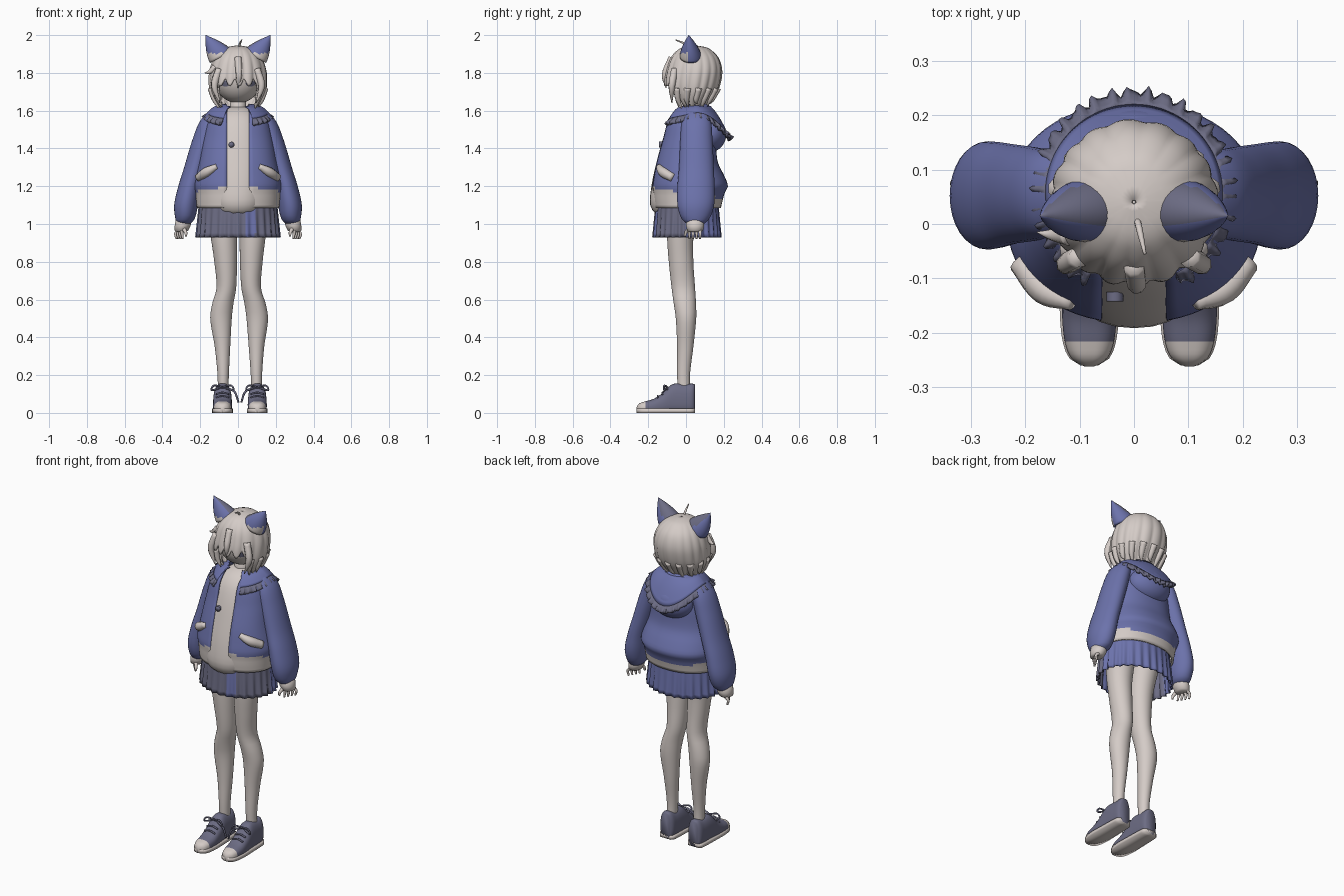
import bpy, bmesh
from math import sin, cos, pi, asin, sqrt
from mathutils import Vector as V

def mat(name, rgb):
    m = bpy.data.materials.new(name)
    m.diffuse_color = (*rgb, 1)
    return m

MATS = [mat("warm white", (0.66, 0.60, 0.57)),
        mat("jacket blue", (0.15, 0.17, 0.41)),
        mat("slate grey", (0.15, 0.15, 0.23))]
WHITE, BLUE, GREY = 0, 1, 2

def at(keys, t):
    """Smooth interpolation of rows keyed by an ascending first column."""
    n = len(keys)
    t = min(max(t, keys[0][0]), keys[-1][0])
    i = max(k for k in range(n - 1) if keys[k][0] <= t)
    a, b = keys[i], keys[i + 1]
    h = b[0] - a[0]
    u = (t - a[0]) / h
    def slope(k, c):
        p, q = keys[max(k - 1, 0)], keys[min(k + 1, n - 1)]
        return (q[c] - p[c]) / (q[0] - p[0])
    return [(2*u**3 - 3*u*u + 1)*a[c] + (u**3 - 2*u*u + u)*h*slope(i, c)
            + (3*u*u - 2*u**3)*b[c] + (u**3 - u*u)*h*slope(i + 1, c) for c in range(1, len(a))]

def span(a, b, n):
    return [a + (b - a) * k / n for k in range(n + 1)]

def spow(v, p):
    return (1 if v >= 0 else -1) * abs(v) ** p

def loft(name, rings, color=WHITE, closed=True, cap=True, thick=0):
    """Skin a list of equal point rings; color is an index or a rule(centre, normal)."""
    bm = bmesh.new()
    vs = [[bm.verts.new(p) for p in r] for r in rings]
    n = len(rings[0])
    for a, b in zip(vs, vs[1:]):
        for k in range(n if closed else n - 1):
            bm.faces.new((a[k], a[(k + 1) % n], b[(k + 1) % n], b[k]))
    if cap and closed:
        bm.faces.new(vs[0][::-1])
        bm.faces.new(vs[-1])
    bmesh.ops.recalc_face_normals(bm, faces=bm.faces)
    for f in bm.faces:
        f.smooth = True
        f.material_index = color(f.calc_center_median(), f.normal) if callable(color) else color
    me = bpy.data.meshes.new(name)
    bm.to_mesh(me)
    bm.free()
    for m in MATS:
        me.materials.append(m)
    ob = bpy.data.objects.new(name, me)
    bpy.context.collection.objects.link(ob)
    if thick:
        mod = ob.modifiers.new("thickness", 'SOLIDIFY')
        mod.thickness = thick
    return ob

def ring(cx, cy, z, rx, ry, n=32, p=1.0):
    return [V((cx + rx * spow(sin(a), p), cy - ry * spow(cos(a), p), z)) for a in span(0, 2 * pi, n)[:-1]]

def tube(name, pts, radii, color=WHITE, n=8, steps=10):
    """Round tube through a few points with radii that may taper."""
    keys = [(k, *p, r) for k, (p, r) in enumerate(zip(pts, radii))]
    path = [at(keys, t) for t in span(0, len(pts) - 1, steps)]
    rings = []
    for k, q in enumerate(path):
        d = V(path[min(k + 1, steps)][:3]) - V(path[max(k - 1, 0)][:3])
        u = d.cross(V((0.3, 1, 0.2))).normalized()
        w = d.cross(u).normalized()
        rings.append([V(q[:3]) + (u * cos(a) + w * sin(a)) * max(q[3], 0.001) for a in span(0, 2 * pi, n)[:-1]])
    return loft(name, rings, color)

def blob(name, c, r, color=WHITE):
    return loft(name, [ring(c[0], c[1], c[2] - r[2] * cos(t), r[0] * sin(t), r[1] * sin(t))
                       for t in span(0.03, pi - 0.03, 18)], color)

# Face, neck and eyes
HC, HR = V((0, 0.035, 1.775)), V((0.128, 0.13, 0.135))
blob("head", HC, HR)
loft("neck", [ring(0, 0.04, z, 0.042, 0.042) for z in (1.54, 1.6, 1.7)])
def face(x, z, off):
    k = 1 - ((x - HC.x) / HR.x) ** 2 - ((z - HC.z) / HR.z) ** 2
    return V((x, HC.y - HR.y * sqrt(max(k, 0.01)) - off, z))
for s in (-1, 1):
    loft("eye", [[face(s * 0.066 + 0.026 * r * cos(a), 1.744 + 0.016 * r * sin(a), 0.004)
                  for a in span(0, 2 * pi, 16)[:-1]] for r in (0.05, 0.5, 1)], GREY, cap=False)

# Hair cap with locks and a zigzag edge
HAIR = [(1.60, 0.09, -0.05, 0.09), (1.65, 0.122, -0.085, 0.13), (1.70, 0.146, -0.106, 0.165),
        (1.76, 0.153, -0.112, 0.185), (1.82, 0.148, -0.102, 0.19), (1.88, 0.125, -0.08, 0.172),
        (1.92, 0.088, -0.045, 0.135), (1.938, 0.05, -0.01, 0.10), (1.946, 0.004, 0.036, 0.044)]
def hair(th, z, k=1.0):
    rx, f, b = at(HAIR, z)
    return V((rx * k * sin(th), (f + b) / 2 - (b - f) / 2 * k * cos(th), z))
rows = []
for j in span(0, 1, 22):
    row = []
    for th in span(0, 2 * pi, 126)[:-1]:
        lock = abs(sin(8 * th + 0.6 + 0.5 * j + 0.5 * sin(3 * th)))
        c = cos(th)
        low = 1.66 - 0.02 * (c < 0) + 0.115 * min(max((c - 0.5) * 4, 0), 1)
        low -= 0.045 * lock
        z = 1.946 - (1.946 - low) * j ** 1.5
        row.append(hair(th, z, 1 + 0.07 * (lock - 0.6) * j))
    rows.append(row)
loft("hair", rows, cap=False, thick=0.012)
for k in range(11):
    th = 0.95 + k * (2 * pi - 1.9) / 10
    tube("hair_wisp", [hair(th, 1.72, 0.96), hair(th, 1.66, 1.0), hair(th + 0.1, 1.605 + 0.015 * (k % 3), 1.08)],
         (0.02, 0.014, 0.002))
for s in (-1, 1):
    tube("cheek_lock", [(s * 0.1, -0.06, 1.82), (s * 0.125, -0.075, 1.73), (s * 0.095, -0.075, 1.64)], (0.02, 0.018, 0.002))
tube("fringe_lock", [(0.0, -0.075, 1.88), (0.005, -0.112, 1.79), (0.0, -0.105, 1.72)], (0.02, 0.017, 0.002))
tube("side_spike", [(-0.12, -0.02, 1.83), (-0.15, -0.02, 1.805), (-0.178, -0.015, 1.80)], (0.02, 0.011, 0.001))
tube("top_curl", [(0.005, 0.01, 1.93), (0.01, -0.01, 1.955), (0.02, -0.055, 1.975)], (0.006, 0.006, 0.003))

# Cat ears
for s in (-1, 1):
    base, tip = V((s * 0.088, 0.025, 1.885)), V((s * 0.172, 0.015, 2.0))
    def ear_color(c, n):
        if n.y < -0.3 and c.z < 1.905:
            return WHITE
        return GREY if n.z > 0.4 and n.y > -0.5 else BLUE
    loft("ear", [[base.lerp(tip, t) + (V((s * 0.06, 0, -0.033)) * cos(a) + V((0, 0.058, 0)) * sin(a)) * max(1 - t ** 1.5, 0.02)
                  for a in span(0, 2 * pi, 24)[:-1]] for t in span(-0.1 + 0.1, 1, 12)], ear_color)

# Shirt
SHIRT = [(1.045, 0.10, -0.15, 0.1), (1.09, 0.14, -0.188, 0.13), (1.2, 0.15, -0.183, 0.14), (1.35, 0.15, -0.15, 0.13),
         (1.5, 0.13, -0.105, 0.13), (1.58, 0.1, -0.06, 0.11), (1.62, 0.05, -0.0, 0.09)]
rows = []
for z in span(1.045, 1.62, 20):
    rx, f, b = at(SHIRT, z)
    rows.append(ring(0, (f + b) / 2, z, rx, (b - f) / 2, p=0.9))
loft("shirt", rows)

# Open jacket with pale hem
JACKET = [(1.085, 0.218, -0.17, 0.185), (1.13, 0.222, -0.176, 0.195), (1.165, 0.226, -0.178, 0.205), (1.2, 0.235, -0.182, 0.222),
          (1.25, 0.226, -0.175, 0.205), (1.33, 0.206, -0.16, 0.168), (1.45, 0.185, -0.127, 0.158),
          (1.56, 0.158, -0.097, 0.148), (1.60, 0.125, -0.062, 0.135), (1.635, 0.08, -0.02, 0.12)]
def jacket(th, z, k=1.0):
    rx, f, b = at(JACKET, z)
    return V((rx * k * spow(sin(th), 0.9), (f + b) / 2 - (b - f) / 2 * k * spow(cos(th), 0.9), z))
rows = []
for z in span(1.085, 1.635, 34):
    a = asin((0.06 / at(JACKET, z)[0]) ** 1.11)
    rows.append([jacket(th, z) for th in span(a, 2 * pi - a, 56)])
loft("jacket", rows, lambda c, n: WHITE if c.z < 1.165 - 0.15 * c.y else BLUE, closed=False, thick=0.012)
for s in (-1, 1):
    tube("pocket_trim", [jacket(s * 0.52, 1.305), jacket(s * 0.8, 1.275, 1.01), jacket(s * 1.15, 1.245)],
         (0.014, 0.026, 0.022), n=10)
tube("button", [(-0.035, -0.125, 1.42), (-0.035, -0.142, 1.42)], (0.016, 0.016), GREY)

# Hood lying on the back, with a wavy frill
blob("hood_bag", (0, 0.125, 1.475), (0.13, 0.088, 0.095), BLUE)
rows = []
for j in span(0, 1.3, 13):
    row = []
    for th in span(0.5, 2 * pi - 0.5, 150):
        c, s, t = cos(th), sin(th), min(j, 1)
        fr = max(j - 1, 0) / 0.3
        w = fr * (0.007 * sin(34 * th) + 0.004 * sin(53 * th))
        inner = V((0.085 * s, 0.05 - 0.08 * c, 1.625))
        outer = V((0.163 * s, 0.055 - 0.165 * c, 1.59 - (0.035 * c if c > 0 else 0.11 * c * c)))
        p = inner.lerp(outer, t) + V((0, 0, 0.015 * sin(pi * t)))
        p += V((s * (0.02 * fr + w), -c * (0.025 * fr + w), -0.03 * fr + w))
        row.append(p)
    rows.append(row)
N = 150
hood = loft("hood", rows[:11], BLUE, closed=False, thick=0.008)
loft("hood_frill", rows[10:], GREY, closed=False, thick=0.012)

# Sleeves, cuffs and hands
SLEEVE = [(1.0, 0.287, 0.036, 0.05, 0.045), (1.03, 0.28, 0.052, 0.05, 0.075), (1.1, 0.275, 0.063, 0.052, 0.097),
          (1.2, 0.255, 0.061, 0.053, 0.098), (1.3, 0.225, 0.06, 0.055, 0.092), (1.45, 0.18, 0.06, 0.055, 0.085),
          (1.55, 0.148, 0.05, 0.055, 0.075), (1.605, 0.12, 0.025, 0.055, 0.045)]
for s in (-1, 1):
    rows = []
    for z in span(1.0, 1.605, 26):
        cx, rx, cy, ry = at(SLEEVE, z)
        rows.append(ring(s * cx, cy, z, rx, ry))
    loft("sleeve", rows, BLUE)
    loft("cuff", [ring(s * cx, 0.048, z, r, r * 1.15) for z, cx, r in
                  ((0.958, 0.3, 0.025), (0.965, 0.3, 0.036), (0.99, 0.293, 0.042), (1.02, 0.288, 0.042), (1.03, 0.286, 0.03))])
    for k in range(4):
        y = 0.018 + 0.019 * k
        x = 0.292 + 0.011 * k
        tube("finger", [(s * 0.3, y, 0.975), (s * (x + 0.005), y, 0.95), (s * x, y, 0.921)], (0.011, 0.008, 0.005))
    tube("thumb", [(s * 0.29, 0.02, 0.98), (s * 0.277, 0.0, 0.955), (s * 0.275, -0.005, 0.935)], (0.012, 0.009, 0.005))

# Pleated skirt: slate at the front, blue behind and on one front pleat
rows = []
for t in span(0, 1, 8):
    row = []
    for th in span(0, 2 * pi, 168)[:-1]:
        k = 1 + (0.01 + 0.03 * t) * (abs(((th * 28 / (2 * pi)) % 1) - 0.5) * 4 - 1)
        row.append(V(((0.205 + 0.013 * t) * k * sin(th), 0.005 - (0.165 + 0.012 * t) * k * cos(th), 1.11 - 0.18 * t)))
    rows.append(row)
loft("skirt", rows, lambda c, n: BLUE if c.y > 0.0 or 0.04 < c.x < 0.092 else GREY, cap=False, thick=0.006)

# Legs and shoes
LEG = [(0.08, 0.09, 0.028, -0.01, 0.032), (0.2, 0.088, 0.03, -0.013, 0.034), (0.35, 0.09, 0.041, -0.004, 0.043),
       (0.5, 0.096, 0.057, 0.0, 0.054), (0.58, 0.085, 0.056, -0.006, 0.059), (0.66, 0.066, 0.052, -0.014, 0.062),
       (0.8, 0.068, 0.06, -0.026, 0.065), (0.93, 0.076, 0.069, -0.03, 0.07), (1.1, 0.085, 0.085, -0.01, 0.09)]
SHOE = [(-0.262, 0.008, 0.03), (-0.25, 0.03, 0.048), (-0.22, 0.044, 0.06), (-0.17, 0.05, 0.075), (-0.12, 0.05, 0.108),
        (-0.09, 0.049, 0.14), (-0.06, 0.048, 0.155), (0.0, 0.046, 0.152), (0.035, 0.042, 0.155), (0.047, 0.03, 0.15)]
for s in (-1, 1):
    rows = []
    for z in span(0.08, 1.1, 36):
        cx, rx, cy, ry = at(LEG, z)
        rows.append(ring(s * cx + 0.012 * (1 - z), cy, z, rx, ry))
    loft("leg", rows)
    fx = s * 0.092 + 0.01
    rows = []
    for y in span(-0.262, 0.047, 40):
        w, h = at(SHOE, y)
        rows.append([V((fx + w * spow(cos(a), 0.6) * (1 - 0.25 * max(sin(a), 0)), y, h / 2 + h / 2 * spow(sin(a), 0.6)))
                     for a in span(0, 2 * pi, 40)[:-1]])
    loft("shoe", rows, lambda c, n: WHITE if c.z < 0.02 or c.y < -0.216 else GREY)
    loft("shoe_sole", [[V((fx + (at(SHOE, y)[0] + 0.004) * u, y, z)) for u, z in ((-1, 0), (1, 0), (1, 0.022), (-1, 0.022))]
                       for y in span(-0.26, 0.047, 24)])
    # Laces with bow loops and hanging ends
    for k in range(3):
        y = -0.15 + 0.025 * k
        z = at(SHOE, y)[1]
        tube("lace", [(fx - 0.035, y, z - 0.005), (fx, y, z + 0.004), (fx + 0.035, y, z - 0.005)], (0.005,) * 3, GREY, 6)
    for d in (-1, 1):
        tube("lace_loop", [(fx, -0.1, 0.137), (fx + d * 0.045, -0.115, 0.145), (fx + d * 0.058, -0.115, 0.12),
                           (fx + d * 0.02, -0.105, 0.13)], (0.005,) * 4, GREY, 6, 14)
    tube("lace_end", [(fx - s * 0.03, -0.11, 0.13), (fx - s * 0.065, -0.115, 0.11), (fx - s * 0.085, -0.115, 0.055)],
         (0.005, 0.006, 0.005), GREY, 6)
